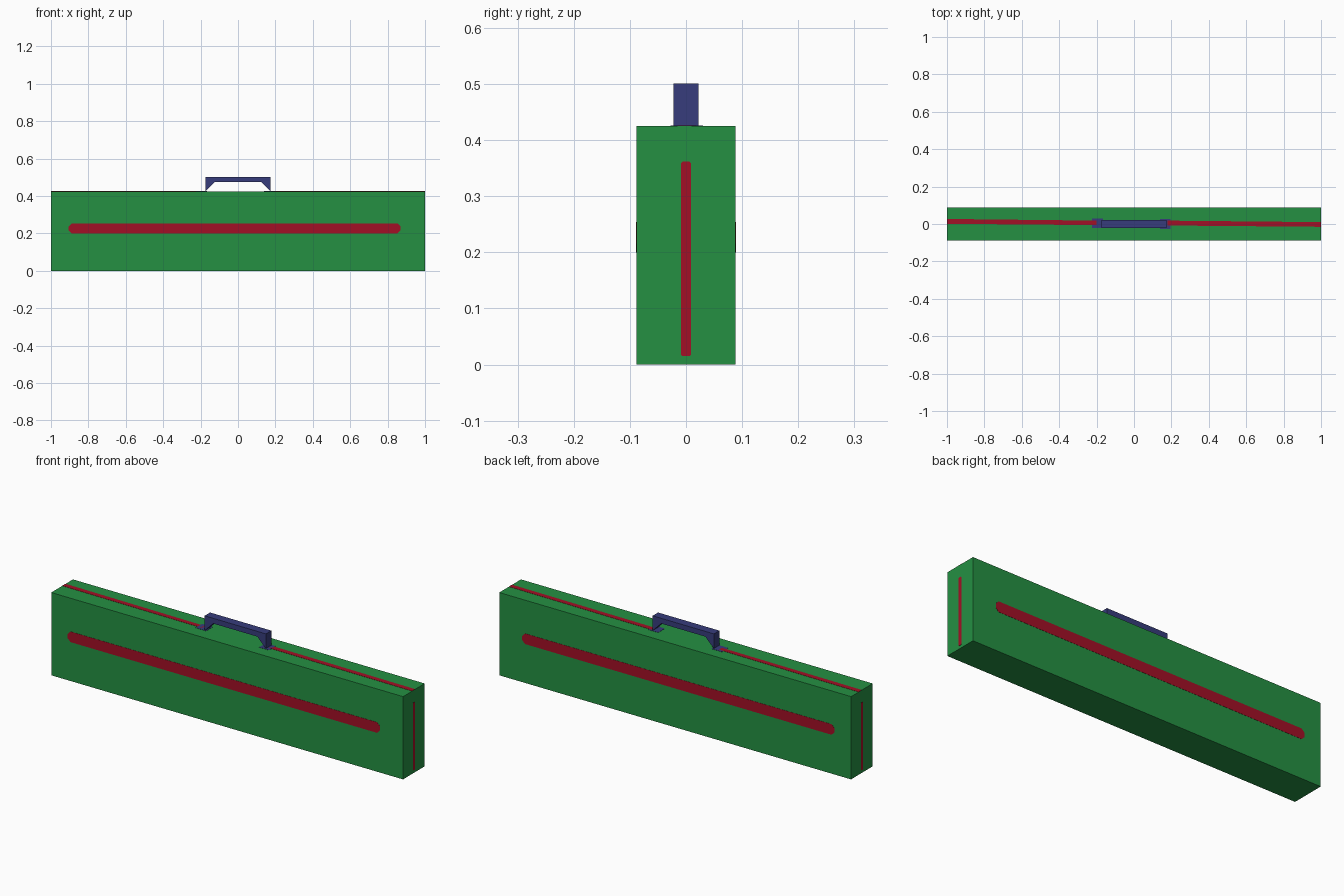
import bpy, bmesh
from mathutils import Vector

if "Cube" in bpy.data.objects:
    bpy.data.objects.remove(bpy.data.objects["Cube"])


def material(name, rgb):
    m = bpy.data.materials.new(name)
    m.diffuse_color = (*rgb, 1)
    m.use_nodes = True
    m.node_tree.nodes["Principled BSDF"].inputs["Base Color"].default_value = m.diffuse_color
    return m


green = material("case green", (0.018, 0.28, 0.055))
red = material("stripe red", (0.36, 0.005, 0.019))
navy = material("handle navy", (0.038, 0.046, 0.20))


def prism(name, outline, depth, mat):
    """Extrude a closed 3D outline along the vector depth."""
    bm = bmesh.new()
    face = bm.faces.new([bm.verts.new(p) for p in outline])
    ext = bmesh.ops.extrude_face_region(bm, geom=[face])
    verts = [v for v in ext["geom"] if isinstance(v, bmesh.types.BMVert)]
    bmesh.ops.translate(bm, verts=verts, vec=Vector(depth))
    bmesh.ops.recalc_face_normals(bm, faces=bm.faces)
    mesh = bpy.data.meshes.new(name)
    bm.to_mesh(mesh)
    bm.free()
    mesh.materials.append(mat)
    ob = bpy.data.objects.new(name, mesh)
    bpy.context.collection.objects.link(ob)
    return ob


def rect(x0, x1, y0, y1, z):
    return [(x0, y0, z), (x1, y0, z), (x1, y1, z), (x0, y1, z)]


def rounded_bar(a0, a1, b0, b1, c):
    """Rectangle with cut corners, c is the corner size."""
    return [(a0 + c, b0), (a1 - c, b0), (a1, b0 + c), (a1, b1 - c),
            (a1 - c, b1), (a0 + c, b1), (a0, b1 - c), (a0, b0 + c)]


L, W, H, T = 0.999, 0.088, 0.425, 0.001

# Case
prism("case", rect(-L, L, -W, W, 0), (0, 0, H), green)

# Stripes on front, back and both ends
for side, label in ((-1, "front"), (1, "back")):
    pts = [(x, side * W, z) for x, z in rounded_bar(-0.905, 0.868, 0.2, 0.254, 0.016)]
    prism(label + "_stripe", pts, (0, side * T, 0), red)
for side, label in ((-1, "left"), (1, "right")):
    pts = [(side * L, y, z) for y, z in rounded_bar(-0.009, 0.009, 0.015, 0.362, 0.003)]
    prism(label + "_end_stripe", pts, (side * T, 0, 0), red)

# Slightly slanted seam stripe on the top, broken by the handle
prism("top_stripe_left", [(-L, 0.001, H), (-0.2, -0.006, H), (-0.2, 0.018, H), (-L, 0.027, H)],
      (0, 0, T), red)
prism("top_stripe_right", [(0.18, -0.008, H), (L, -0.015, H), (L, 0.01, H), (0.18, 0.018, H)],
      (0, 0, T), red)

# Handle mounts painted on the top
prism("handle_mount_left", rect(-0.225, -0.165, -0.022, 0.03, H), (0, 0, T), navy)
prism("handle_mount_right", rect(0.14, 0.195, -0.028, 0.026, H), (0, 0, T), navy)

# Handle with tapered legs
half = [(0.125, 0.474), (0.174, H), (0.174, 0.501)]
profile = half + [(-x, z) for x, z in reversed(half)]
prism("handle", [(x, -0.022, z) for x, z in profile], (0, 0.044, 0), navy)
